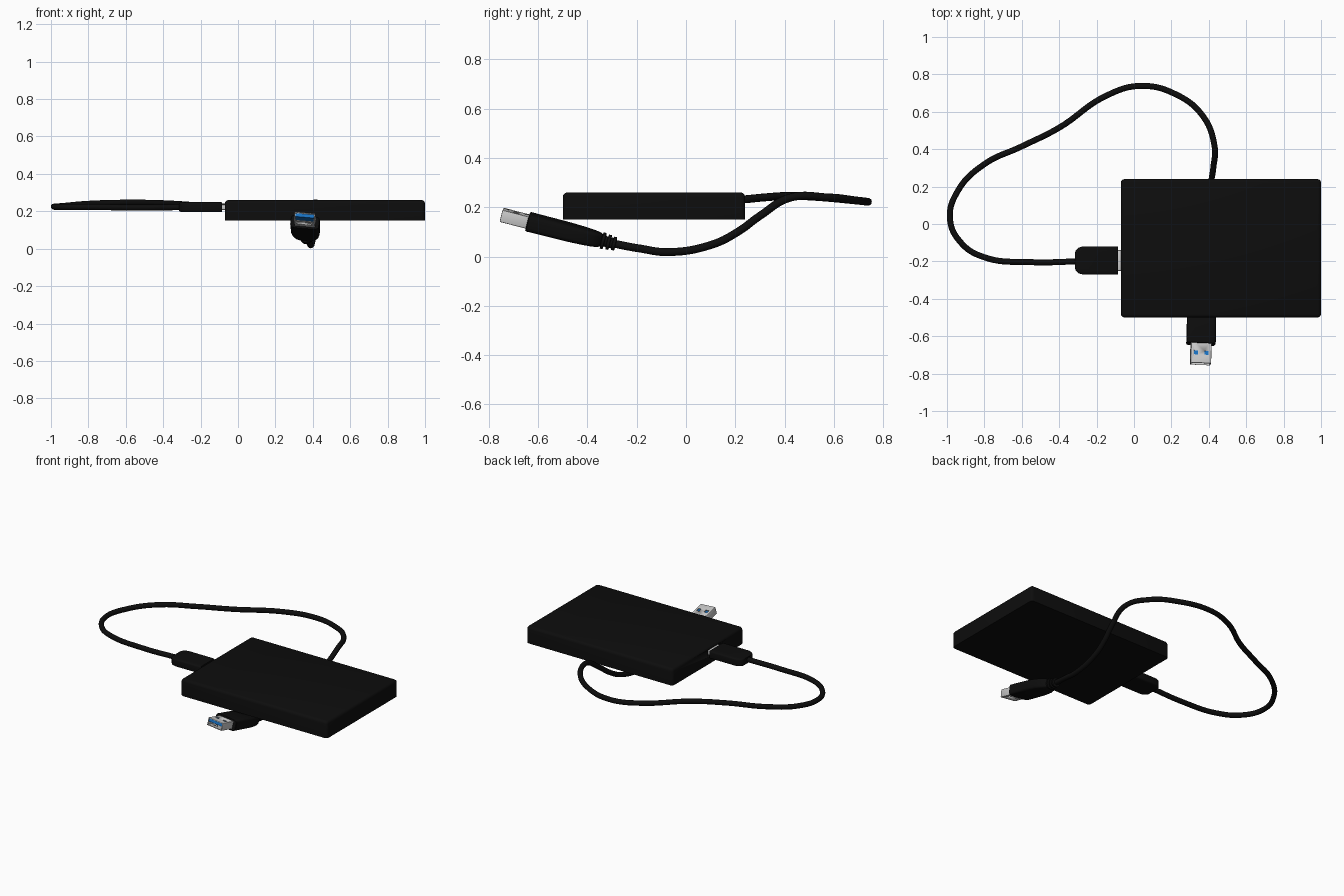
import bpy, bmesh
from math import radians, cos, sin, tau, copysign
from mathutils import Matrix, Vector, Euler

if "Cube" in bpy.data.objects:
    bpy.data.objects.remove(bpy.data.objects["Cube"])


def material(name, rgb):
    m = bpy.data.materials.new(name)
    m.diffuse_color = (*rgb, 1)
    m.use_nodes = True
    m.node_tree.nodes["Principled BSDF"].inputs["Base Color"].default_value = m.diffuse_color
    return m


BLACK = material("black_plastic", (0.004, 0.004, 0.004))
BLUE = material("blue_plastic", (0.01, 0.17, 0.55))


def finish(name, bm, matrix=Matrix(), mat=None):
    bmesh.ops.recalc_face_normals(bm, faces=bm.faces)
    me = bpy.data.meshes.new(name)
    bm.to_mesh(me)
    bm.free()
    ob = bpy.data.objects.new(name, me)
    bpy.context.collection.objects.link(ob)
    ob.matrix_world = matrix
    if mat:
        me.materials.append(mat)
    bpy.ops.object.select_all(action='DESELECT')
    bpy.context.view_layer.objects.active = ob
    ob.select_set(True)
    bpy.ops.object.shade_smooth_by_angle(angle=radians(35))
    return ob


def box(name, lo, hi, matrix=Matrix(), mat=None, bevel=0, keep_bottom=False, segments=3):
    lo, hi = Vector(lo), Vector(hi)
    bm = bmesh.new()
    bmesh.ops.create_cube(bm, size=1)
    for v in bm.verts:
        v.co = (lo + hi) / 2 + v.co * (hi - lo)
    if bevel:
        edges = [e for e in bm.edges
                 if not (keep_bottom and all(v.co.z < lo.z + 1e-5 for v in e.verts))]
        bmesh.ops.bevel(bm, geom=edges, offset=bevel, segments=segments,
                        profile=0.5, affect='EDGES')
    return finish(name, bm, matrix, mat)


def loft(name, sections, matrix, mat, power=5, n=40):
    """Rounded-rectangle rings (position, half width, half height) along local y."""
    bm = bmesh.new()
    rings = []
    for y, w, h in sections:
        ring = []
        for i in range(n):
            c, s = cos(tau * i / n), sin(tau * i / n)
            ring.append(bm.verts.new((w * copysign(abs(c) ** (2 / power), c), y,
                                      h * copysign(abs(s) ** (2 / power), s))))
        rings.append(ring)
    for a, b in zip(rings, rings[1:]):
        for i in range(n):
            j = (i + 1) % n
            bm.faces.new((a[i], a[j], b[j], b[i]))
    bm.faces.new(rings[0])
    bm.faces.new(rings[-1])
    return finish(name, bm, matrix, mat)


def cut(target, cutter):
    mod = target.modifiers.new("cut", 'BOOLEAN')
    mod.operation = 'DIFFERENCE'
    mod.object = cutter
    cutter.hide_render = True
    cutter.hide_set(True)


# Drive case with a port slot in its left side
case = box("drive_case", (-0.07, -0.5, 0.15), (1.0, 0.24, 0.26), mat=BLACK,
           bevel=0.018, keep_bottom=True)
cut(case, box("port_cutter", (-0.1, -0.262, 0.2), (-0.02, -0.128, 0.244)))

# Small plug going into the port
small = Matrix.Translation((-0.085, -0.195, 0.222)) @ Matrix.Rotation(radians(90), 4, 'Z')
loft("small_plug_grip", [(0, .073, .025), (.004, .075, .027), (.19, .075, .027),
                         (.212, .068, .026), (.226, .054, .024), (.231, .04, .02)],
     small, BLACK, power=7)
box("small_plug_metal", (-0.1, -0.25, 0.208), (-0.03, -0.14, 0.236), bevel=0.005, segments=2)

# Large plug, tilted up towards the front; local -y is its mouth
large = (Matrix.Translation((0.358, -0.642, 0.142))
         @ Euler((radians(-14.4), radians(5), radians(-2.5))).to_matrix().to_4x4())
loft("large_plug_grip", [(0, .075, .035), (.004, .078, .037), (.17, .077, .036),
                         (.235, .070, .034), (.275, .056, .032), (.298, .042, .029),
                         (.308, .03, .025)], large, BLACK)
ribs = [(.30, .022, .022)]
for i in range(3):
    y = .308 + i * .023
    r = .034 - i * .003
    ribs += [(y, .022, .022), (y + .002, r, r), (y + .013, r, r), (y + .015, .022, .022)]
loft("strain_relief", ribs, large, BLACK, power=2.3, n=24)

# Hollow metal shell with latch windows and a blue tongue
shell = box("large_plug_shell", (-.055, -.11, -.025), (.055, .02, .025), large,
            bevel=0.004, segments=2)
cut(shell, box("mouth_cutter", (-.05, -.13, -.02), (.05, -.004, .02), large))
for name, side in (("left", -1), ("right", 1)):
    cut(shell, box(name + "_window_cutter", (side * .028 - .011, -.064, -.04),
                   (side * .028 + .011, -.042, .04), large))
box("contact_tongue", (-.049, -.105, .0), (.049, 0, .018), large, BLUE)

# Cable looping from the small plug, under the case, to the large plug
path = [(-.30, -.2, .222), (-.55, -.204, .22), (-.8, -.178, .223), (-.925, -.1, .222),
        (-.984, .03, .224), (-.94, .18, .228), (-.8, .32, .24), (-.6, .415, .246),
        (-.4, .515, .243), (-.15, .685, .228), (.03, .738, .222), (.22, .695, .227),
        (.37, .575, .24), (.43, .42, .238), (.424, .3, .165), (.41, .21, .1),
        (.4, .11, .05), (.39, -.07, .018), (.38, -.19, .033),
        tuple(large @ Vector((0, .36, 0))), tuple(large @ Vector((0, .31, 0)))]
curve = bpy.data.curves.new("cable", 'CURVE')
curve.dimensions = '3D'
curve.bevel_depth = 0.016
curve.bevel_resolution = 4
curve.resolution_u = 10
curve.use_fill_caps = True
spline = curve.splines.new('BEZIER')
spline.bezier_points.add(len(path) - 1)
for p, co in zip(spline.bezier_points, path):
    p.co = co
    p.handle_left_type = p.handle_right_type = 'AUTO'
curve.materials.append(BLACK)
bpy.context.collection.objects.link(bpy.data.objects.new("cable", curve))
